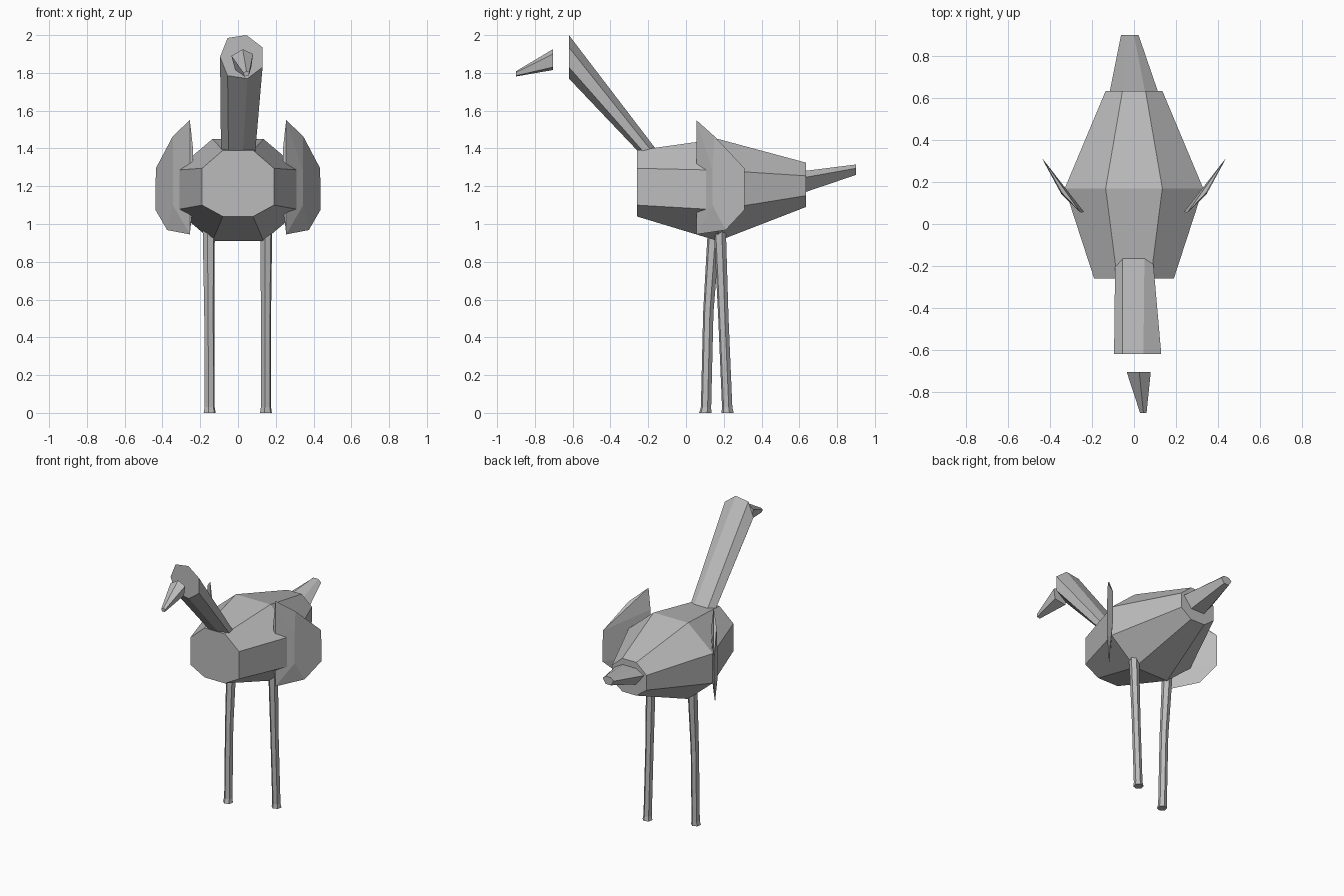
import bpy, bmesh, math
from mathutils import Vector

cube = bpy.data.objects.get("Cube")
if cube:
    bpy.data.objects.remove(cube, do_unlink=True)

GREY = (0.5, 0.5, 0.5, 1)
grey = bpy.data.materials.new("plain grey")
grey.use_nodes = True
grey.diffuse_color = GREY
grey.node_tree.nodes["Principled BSDF"].inputs["Base Color"].default_value = GREY


def finish(name, bm):
    bmesh.ops.recalc_face_normals(bm, faces=bm.faces)
    mesh = bpy.data.meshes.new(name)
    bm.to_mesh(mesh)
    bm.free()
    mesh.materials.append(grey)
    obj = bpy.data.objects.new(name, mesh)
    bpy.context.collection.objects.link(obj)
    return obj


def loft(name, rings):
    """Skin a closed solid through rings with equal point counts."""
    bm = bmesh.new()
    loops = [[bm.verts.new(p) for p in ring] for ring in rings]
    for a, b in zip(loops, loops[1:]):
        for i in range(len(a)):
            j = (i + 1) % len(a)
            bm.faces.new((a[i], a[j], b[j], b[i]))
    bm.faces.new(loops[0])
    bm.faces.new(loops[-1])
    return finish(name, bm)


def octagon(y, wide, flat, bottom, low, high, top):
    """Upright eight-sided section, symmetric in x."""
    half = [(flat, bottom), (wide, low), (wide, high), (flat, top)]
    pts = half + [(-x, z) for x, z in reversed(half)]
    return [(x, y, z) for x, z in pts]


def hexagon(cx, y, wide, flat, bottom, side, top):
    pts = [(flat, bottom), (wide, side), (flat, top),
           (-flat, top), (-wide, side), (-flat, bottom)]
    return [(cx + x, y, z) for x, z in pts]


# Body and tail
loft("body", [
    octagon(-0.26, 0.19, 0.08, 1.04, 1.10, 1.295, 1.39),
    octagon(0.17, 0.33, 0.135, 0.91, 1.075, 1.285, 1.45),
    octagon(0.635, 0.135, 0.055, 1.09, 1.15, 1.255, 1.325),
])
loft("tail", [
    hexagon(0, 0.62, 0.118, 0.055, 1.165, 1.245, 1.28),
    hexagon(-0.02, 0.9, 0.042, 0.02, 1.26, 1.295, 1.315),
])

# Neck, sliced upright at its upper end
neck_top = [(-0.095, 1.885), (-0.055, 1.985), (0.045, 2.0), (0.13, 1.935),
            (0.13, 1.83), (0.05, 1.77), (-0.055, 1.785)]
neck_root = [(-0.09, -0.18), (-0.055, -0.135), (0.05, -0.135), (0.09, -0.165),
             (0.09, -0.21), (0.025, -0.235), (-0.05, -0.235)]
loft("neck", [
    [(x, -0.62, z) for x, z in neck_top],
    [(x, y, 1.365) for x, y in neck_root],
])

# Beak, floating ahead of the neck
beak_root = [(-0.035, 1.89), (0.025, 1.925), (0.08, 1.9), (0.07, 1.83), (-0.015, 1.815)]
loft("beak", [
    [(x, -0.705, z) for x, z in beak_root],
    [(0.045 + (x - 0.025) * 0.27, -0.9, 1.795 + (z - 1.87) * 0.25) for x, z in beak_root],
])

# Wings: thin blades angled out from the flanks
wing = [(0.255, 0.055, 1.55), (0.238, 0.057, 1.40), (0.24, 0.057, 1.08),
        (0.255, 0.055, 0.945), (0.345, 0.15, 1.465), (0.435, 0.31, 1.295),
        (0.437, 0.31, 1.075), (0.375, 0.21, 0.968), (0.345, 0.14, 1.28),
        (0.345, 0.14, 1.1), (0.315, 0.16, 1.28), (0.315, 0.16, 1.1)]
for name, side in (("left_wing", 1), ("right_wing", -1)):
    bm = bmesh.new()
    for x, y, z in wing:
        bm.verts.new((side * x, y, z))
    bmesh.ops.convex_hull(bm, input=bm.verts)
    bmesh.ops.dissolve_limit(bm, angle_limit=math.radians(4), verts=bm.verts, edges=bm.edges)
    finish(name, bm)


# Legs: six-sided tubes through x, y, z, radius stations
def leg(name, stations):
    rings = []
    for x, y, z, r in stations:
        rings.append([Vector((x + r * math.cos(i * math.pi / 3 + 0.3),
                              y + r * math.sin(i * math.pi / 3 + 0.3), z))
                      for i in range(6)])
    loft(name, rings)


leg("left_leg", [(0.148, 0.22, 0, 0.033), (0.148, 0.218, 0.03, 0.028),
                 (0.148, 0.198, 0.5, 0.028), (0.15, 0.178, 1.0, 0.033)])
leg("right_leg", [(-0.15, 0.102, 0, 0.033), (-0.15, 0.106, 0.03, 0.028),
                  (-0.152, 0.118, 0.53, 0.028), (-0.155, 0.15, 1.0, 0.034)])
